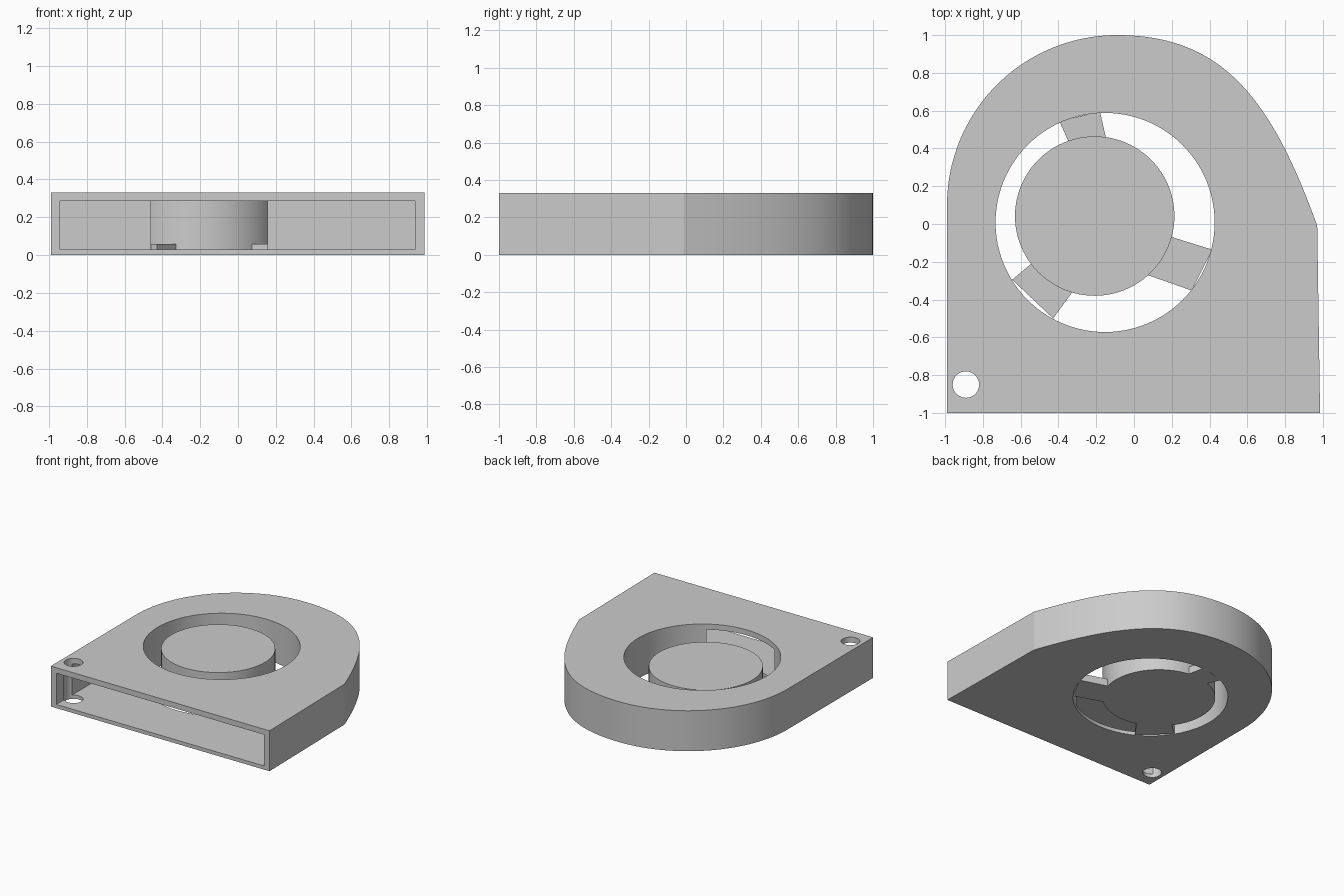
import bpy, bmesh, math
from mathutils import Vector
from mathutils.geometry import interpolate_bezier

cube = bpy.data.objects.get("Cube")
if cube:
    bpy.data.objects.remove(cube, do_unlink=True)

HEIGHT = 0.33
FLOOR, CEILING = 0.03, 0.285

grey = bpy.data.materials.new("plain grey")
grey.use_nodes = True
colour = (0.6, 0.6, 0.6, 1)
grey.diffuse_color = colour
grey.node_tree.nodes["Principled BSDF"].inputs["Base Color"].default_value = colour


def prism(name, outline, bottom, top):
    """Extrude a flat outline between two heights."""
    bm = bmesh.new()
    face = bm.faces.new([bm.verts.new((p[0], p[1], bottom)) for p in outline])
    extruded = bmesh.ops.extrude_face_region(bm, geom=[face])["geom"]
    moved = [g for g in extruded if isinstance(g, bmesh.types.BMVert)]
    bmesh.ops.translate(bm, verts=moved, vec=(0, 0, top - bottom))
    bmesh.ops.recalc_face_normals(bm, faces=bm.faces)
    mesh = bpy.data.meshes.new(name)
    bm.to_mesh(mesh)
    bm.free()
    mesh.materials.append(grey)
    obj = bpy.data.objects.new(name, mesh)
    bpy.context.collection.objects.link(obj)
    return obj


def arc(cx, cy, radius, start, end, steps):
    angles = [math.radians(start + (end - start) * i / steps) for i in range(steps + 1)]
    return [(cx + radius * math.cos(a), cy + radius * math.sin(a)) for a in angles]


def circle(cx, cy, radius, steps=96):
    return arc(cx, cy, radius, 0, 360, steps)[:-1]


def activate(obj):
    bpy.ops.object.select_all(action="DESELECT")
    obj.select_set(True)
    bpy.context.view_layer.objects.active = obj


def smooth(obj):
    activate(obj)
    bpy.ops.object.shade_smooth_by_angle(angle=math.radians(15))


def cut(obj, cutter):
    cutter.hide_render = True
    mod = obj.modifiers.new("cut", "BOOLEAN")
    mod.operation = "DIFFERENCE"
    mod.solver = "EXACT"
    mod.object = cutter
    activate(obj)
    bpy.ops.object.modifier_apply(modifier=mod.name)
    bpy.data.objects.remove(cutter, do_unlink=True)


# Housing: straight outlet end, round back, flatter curve on the left side
shoulder = interpolate_bezier(Vector((0.97, -0.01)), Vector((0.72, 0.69)),
                              Vector((0.45, 1)), Vector((-0.09, 1)), 40)
outline = [(-0.99, -1), (0.985, -1)] + [tuple(p) for p in shoulder]
outline += arc(-0.09, 0.1, 0.9, 90, 180, 40)[1:]
housing = prism("housing", outline, 0, HEIGHT)

# Air inlet, outlet channel and screw hole
cut(housing, prism("inlet_cutter", circle(-0.153, 0.008, 0.58), -0.1, HEIGHT + 0.1))
channel = [(-0.94, -1.1), (0.935, -1.1), (0.935, -0.483), (-0.94, -0.483)]
cut(housing, prism("channel_cutter", channel, FLOOR, CEILING))
cut(housing, prism("screw_cutter", circle(-0.89, -0.85, 0.07, 48), -0.1, HEIGHT + 0.1))
smooth(housing)

# Motor hub
hub = prism("hub", circle(-0.208, 0.042, 0.422), 0, CEILING)
smooth(hub)

# Spokes joining the hub to the housing: outer pair, then inner pair
spokes = {
    "back_spoke": [(-0.395, 0.545), (-0.18, 0.595), (-0.145, 0.44), (-0.34, 0.42)],
    "left_spoke": [(0.305, -0.352), (0.415, -0.136), (0.18, -0.063), (0.06, -0.266)],
    "right_spoke": [(-0.645, -0.295), (-0.428, -0.5), (-0.315, -0.345), (-0.525, -0.195)],
}
for name, corners in spokes.items():
    prism(name, corners, 0, 0.06)
